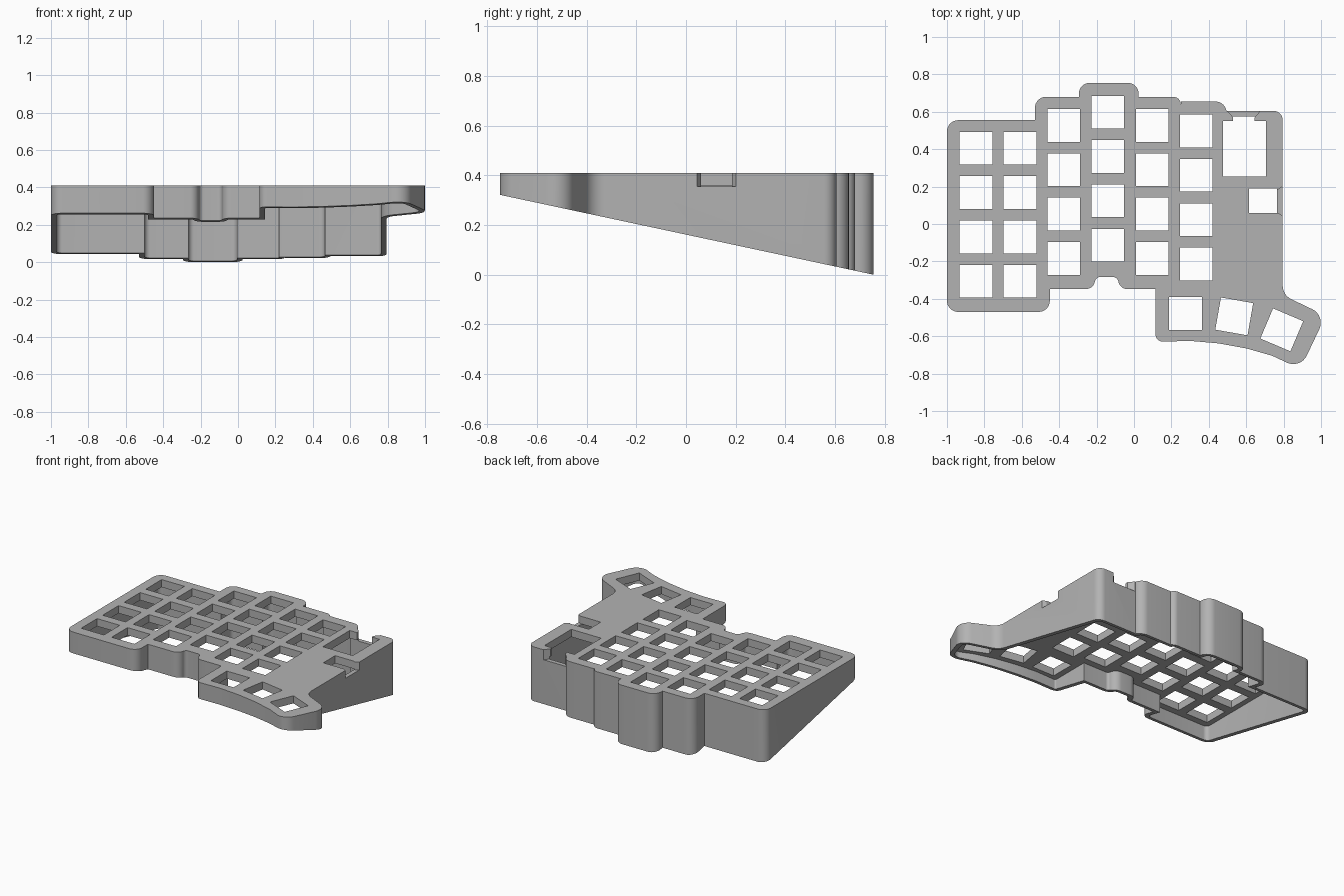
import bpy, bmesh, math
from mathutils import Vector, Matrix

if "Cube" in bpy.data.objects:
    bpy.data.objects.remove(bpy.data.objects["Cube"], do_unlink=True)

TOP, PLATE_BOTTOM, WALL, KEY, PITCH = 0.41, 0.357, 0.03, 0.175, 0.237

grey = bpy.data.materials.new("light grey plastic")
grey.use_nodes = True
grey.diffuse_color = (0.45, 0.45, 0.45, 1)
grey.node_tree.nodes["Principled BSDF"].inputs["Base Color"].default_value = (0.45, 0.45, 0.45, 1)

# Case outline, clockwise from the back right corner: x, y, corner radius
OUTLINE = [
    (-1, .555, .06), (-.53, .555, 0), (-.53, .68, .06), (-.295, .68, 0),
    (-.295, .755, .06), (.025, .755, .06), (.025, .68, 0), (.25, .68, .04),
    (.25, .655, 0), (.495, .655, .06), (.495, .605, 0), (.795, .605, .05),
    (.795, -.38, .08), (1.025, -.49, .08), (.89, -.775, .08), (.74, -.705, 0),
    (.6, -.665, 0), (.45, -.638, 0), (.3, -.625, 0), (.115, -.63, .04),
    (.115, -.348, 0), (-.085, -.348, .05), (-.085, -.284, .025),
    (-.208, -.284, .025), (-.208, -.348, .05), (-.45, -.348, 0),
    (-.45, -.47, .06), (-1, -.47, .06)]


def neighbours(points, i):
    p = Vector(points[i][:2])
    a = (Vector(points[i - 1][:2]) - p).normalized()
    b = (Vector(points[(i + 1) % len(points)][:2]) - p).normalized()
    return p, a, b


def inset(points, d):
    """Move every edge of a clockwise outline inwards by d."""
    result = []
    for i, point in enumerate(points):
        p, a, b = neighbours(points, i)
        n1, n2 = Vector((-a.y, a.x)), Vector((b.y, -b.x))
        q = p + (n1 + n2) * (d / (1 + n1.dot(n2)))
        convex = a.x * b.y - a.y * b.x > 0
        r = max(point[2] + (-d if convex else d), 0) if point[2] else 0
        result.append((q.x, q.y, r))
    return result


def rounded(points, steps=8):
    """Replace each corner by an arc of its own radius."""
    result = []
    for i, point in enumerate(points):
        p, a, b = neighbours(points, i)
        r = point[2]
        if r < 0.005:
            result.append(p)
            continue
        half = a.angle(b) / 2
        centre = p + (a + b).normalized() * (r / math.sin(half))
        start = p + a * (r / math.tan(half)) - centre
        end = p + b * (r / math.tan(half)) - centre
        turn = math.atan2(start.x * end.y - start.y * end.x, start.dot(end))
        for k in range(steps + 1):
            result.append(centre + Matrix.Rotation(turn * k / steps, 2) @ start)
    return result


def prism(name, points, bottom, top):
    """Extrude an outline; bottom is a function of y, so it can slope."""
    bm = bmesh.new()
    low = [bm.verts.new((p[0], p[1], bottom(p[1]))) for p in points]
    high = [bm.verts.new((p[0], p[1], top)) for p in points]
    bm.faces.new(low)
    bm.faces.new(high)
    for i in range(len(points)):
        bm.faces.new((low[i - 1], low[i], high[i], high[i - 1]))
    bmesh.ops.recalc_face_normals(bm, faces=bm.faces)
    mesh = bpy.data.meshes.new(name)
    bm.to_mesh(mesh)
    bm.free()
    mesh.materials.append(grey)
    obj = bpy.data.objects.new(name, mesh)
    bpy.context.collection.objects.link(obj)
    return obj


def cut(obj, points, z0, z1):
    cutter = prism("cutter", points, lambda y: z0, z1)
    cutter.hide_render = True
    mod = obj.modifiers.new("cut", "BOOLEAN")
    mod.operation, mod.solver, mod.object = "DIFFERENCE", "EXACT", cutter
    bpy.context.view_layer.objects.active = obj
    bpy.ops.object.modifier_apply(modifier=mod.name)
    bpy.data.objects.remove(cutter, do_unlink=True)


def box(x0, x1, y0, y1):
    return [(x0, y0), (x0, y1), (x1, y1), (x1, y0)]


def key_hole(x, y, degrees=0):
    turn = Matrix.Rotation(math.radians(degrees), 2)
    h = KEY / 2
    return [Vector((x, y)) + turn @ Vector(c) for c in box(-h, h, -h, h)]


# Wedge shell: flat top, sloping open underside
case = prism("keyboard_case", rounded(OUTLINE), lambda y: (0.755 - y) * 0.2137, TOP)
cut(case, rounded(inset(OUTLINE, WALL)), -0.5, PLATE_BOTTOM)

# Key holes: six staggered columns of four
for x, back in [(-.845, .405), (-.61, .405), (-.375, .527), (-.14, .598), (.097, .527), (.333, .497)]:
    for row in range(4):
        cut(case, key_hole(x, back - row * PITCH), 0.3, 0.5)

# Thumb key holes on a fan
for x, y, degrees in [(.275, -.478, 0), (.536, -.494, -10), (.79, -.566, -23)]:
    cut(case, key_hole(x, y, degrees), 0.3, 0.5)

# Controller window and its flared cable notch in the back wall
cut(case, box(.475, .705, .255, .55), 0.3, 0.5)
cut(case, [(.53, .52), (.53, .57), (.495, .61), (.495, .7), (.68, .7), (.68, .61),
           (.645, .57), (.645, .52)], 0.34, 0.5)

# Socket window and its flared notch in the side wall
cut(case, box(.615, .765, .06, .19), 0.3, 0.5)
cut(case, [(.75, .06), (.75, .185), (.77, .185), (.81, .21), (.81, .035), (.77, .06)], 0.355, 0.5)

# Smooth rounded corners, sharp edges elsewhere
bpy.ops.object.select_all(action="DESELECT")
case.select_set(True)
bpy.context.view_layer.objects.active = case
bpy.ops.object.shade_smooth_by_angle(angle=math.radians(30))
